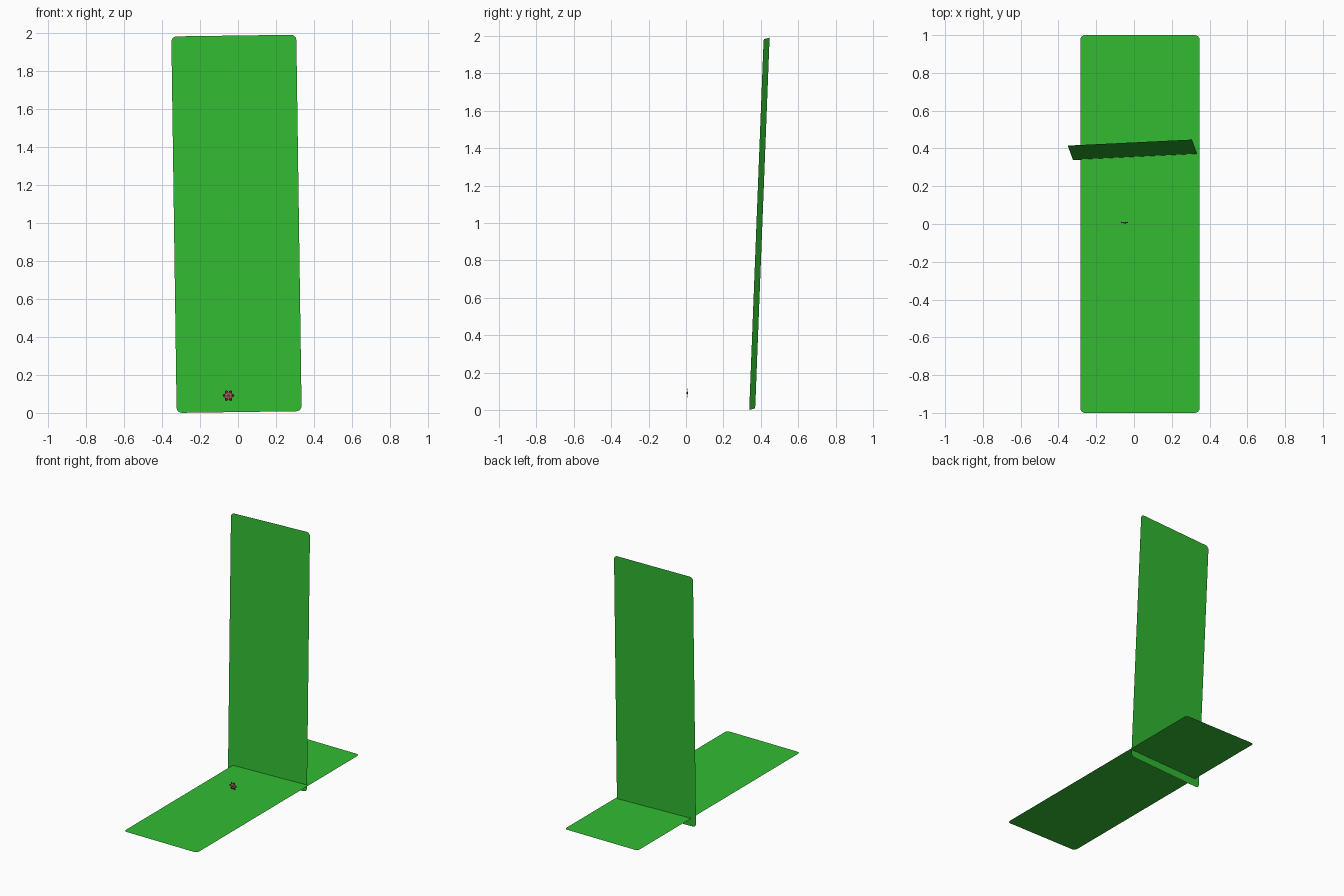
import bpy
import math
from mathutils import Vector

if "Cube" in bpy.data.objects:
    bpy.data.objects.remove(bpy.data.objects["Cube"])


def material(name, rgb):
    m = bpy.data.materials.new(name)
    m.diffuse_color = (*rgb, 1)
    m.use_nodes = True
    m.node_tree.nodes["Principled BSDF"].inputs["Base Color"].default_value = m.diffuse_color
    return m


GREEN = material("leaf green", (0.032, 0.5, 0.032))
MAROON = material("dark maroon", (0.10, 0.018, 0.02))
PINK = material("dusty pink", (0.42, 0.12, 0.12))


def add_mesh(name, verts, faces, mat):
    me = bpy.data.meshes.new(name)
    me.from_pydata(verts, [], faces)
    me.materials.append(mat)
    ob = bpy.data.objects.new(name, me)
    bpy.context.collection.objects.link(ob)
    return ob


def rounded_sheet(name, origin, across, along, radius, mat):
    """Paper-thin rectangle with rounded corners, spanned by two edge vectors."""
    o, a, b = Vector(origin), Vector(across), Vector(along)
    w, h = a.length, b.length
    ua, ub = a.normalized(), b.normalized()
    corners = [(w - radius, h - radius, 0), (radius, h - radius, 90),
               (radius, radius, 180), (w - radius, radius, 270)]
    verts = []
    for cx, cy, start in corners:
        for k in range(6):
            t = math.radians(start + 18 * k)
            verts.append(o + ua * (cx + radius * math.cos(t))
                         + ub * (cy + radius * math.sin(t)))
    return add_mesh(name, verts, [range(len(verts))], mat)


# Flat ground sheet
rounded_sheet("ground_sheet", (-0.284, -1, 0.062), (0.631, 0, 0), (0, 2, 0), 0.025, GREEN)

# Leaning, slightly turned upright sheet
rounded_sheet("upright_sheet", (-0.323, 0.338, 0.0), (0.658, 0.032, 0.009),
              (-0.028, 0.077, 1.982), 0.028, GREEN)

# Small flower standing on the ground sheet, facing the front
CX, CY, CZ = -0.05, 0.004, 0.091


def petal_ring(name, count, inner, outer, half_width, y0, y1, turn, mat):
    verts, faces = [], []
    for i in range(count):
        t = math.tau * i / count + turn
        out = Vector((math.cos(t), 0, math.sin(t)))
        side = Vector((-math.sin(t), 0, math.cos(t)))
        base = len(verts)
        for f, s in ((0, 0), (0.6, 1), (0.9, 0.6), (1, 0), (0.9, -0.6), (0.6, -1)):
            p = out * (inner + (outer - inner) * f) + side * (half_width * s)
            verts.append(Vector((CX, CY + y0 + (y1 - y0) * f, CZ)) + p)
        faces.append(range(base, base + 6))
    return add_mesh(name, verts, faces, mat)


petal_ring("outer_petals", 6, 0.004, 0.031, 0.0095, 0.001, 0.007, 0, MAROON)
petal_ring("inner_petals", 6, 0.002, 0.020, 0.006, -0.001, 0.003, math.pi / 6, PINK)

# Flower centre
bpy.ops.mesh.primitive_cylinder_add(vertices=12, radius=0.006, depth=0.004,
                                    location=(CX, CY, CZ),
                                    rotation=(math.pi / 2, 0, 0))
centre = bpy.context.object
centre.name = "flower_centre"
centre.data.materials.append(MAROON)
